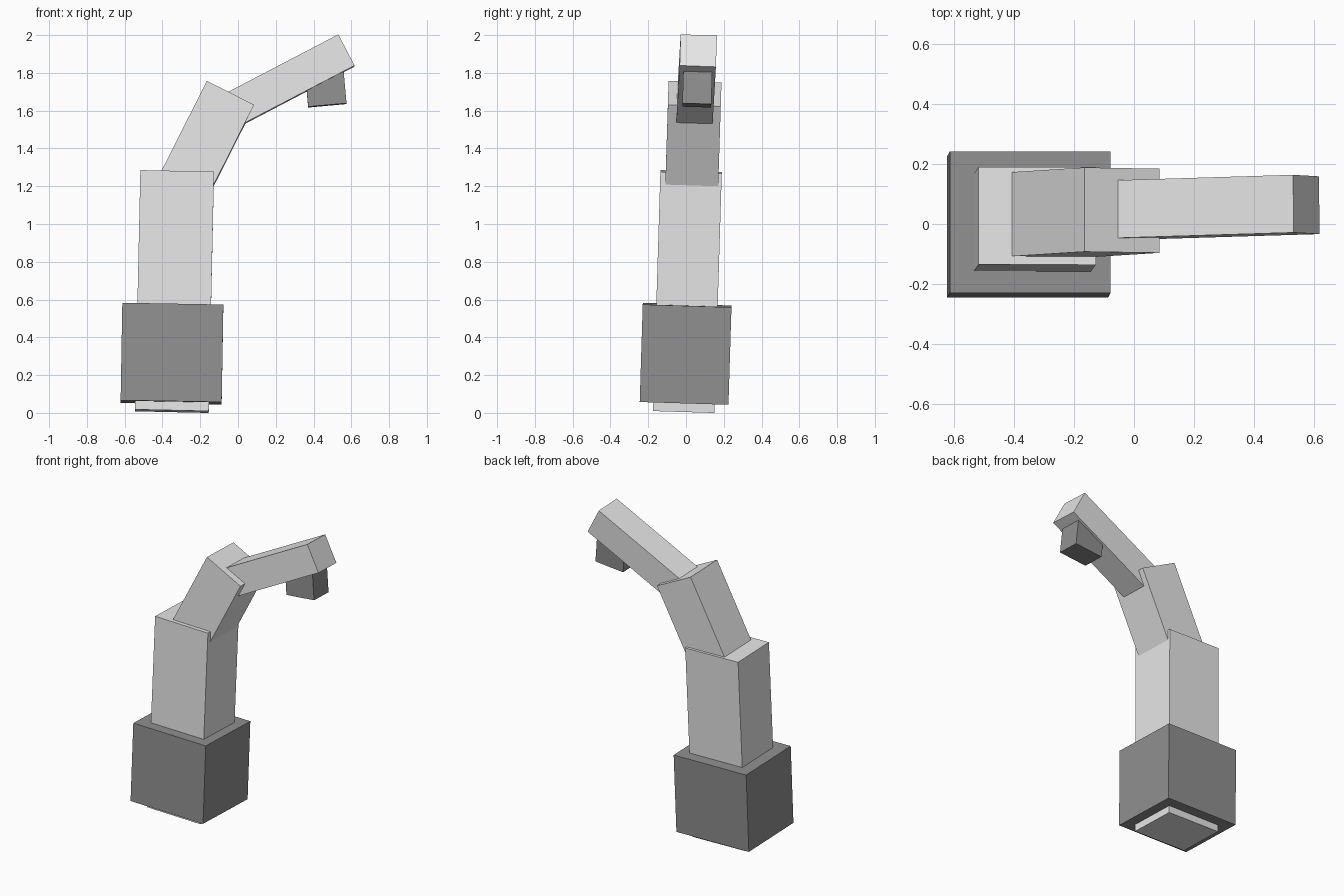
import bpy
from mathutils import Vector, Matrix

cube = bpy.data.objects.get("Cube")
if cube:
    bpy.data.objects.remove(cube, do_unlink=True)


def make_material(name, value):
    mat = bpy.data.materials.new(name)
    mat.use_nodes = True
    colour = (value, value, value, 1)
    mat.diffuse_color = colour
    mat.node_tree.nodes["Principled BSDF"].inputs["Base Color"].default_value = colour
    return mat


light_grey = make_material("light grey", 0.8)
dark_grey = make_material("dark grey", 0.28)


def bar(name, start, end, width, depth, mat):
    """Box whose long axis runs from start to end, leaning with the whole model."""
    start, end = Vector(start), Vector(end)
    axis = end - start
    up = axis.normalized()
    side = Vector((0, 1, -0.031)).cross(up).normalized()
    back = up.cross(side)
    turn = Matrix((side, back, up)).transposed().to_4x4()
    bpy.ops.mesh.primitive_cube_add(size=1)
    obj = bpy.context.object
    obj.name = obj.data.name = name
    obj.matrix_world = (Matrix.Translation((start + end) / 2) @ turn
                        @ Matrix.Diagonal((width, depth, axis.length, 1)))
    obj.data.materials.append(mat)
    return obj


# Heavy base block around the foot of the column
bar("base_block", (-0.354, -0.01, 0.055), (-0.345, 0.006, 0.571), 0.535, 0.47, dark_grey)

# Upright column, poking out slightly under the base
bar("column", (-0.35, -0.012, 0.009), (-0.322, 0.027, 1.276), 0.39, 0.325, light_grey)

# Arm segments, each sunk into the one before
bar("lower_arm", (-0.339, 0.027, 1.098), (-0.04, 0.046, 1.69), 0.28, 0.28, light_grey)
bar("upper_arm", (-0.082, 0.045, 1.576), (0.573, 0.065, 1.918), 0.186, 0.192, light_grey)

# Small head hanging under the arm tip
bar("head_block", (0.473, 0.057, 1.628), (0.455, 0.063, 1.828), 0.204, 0.153, dark_grey)
